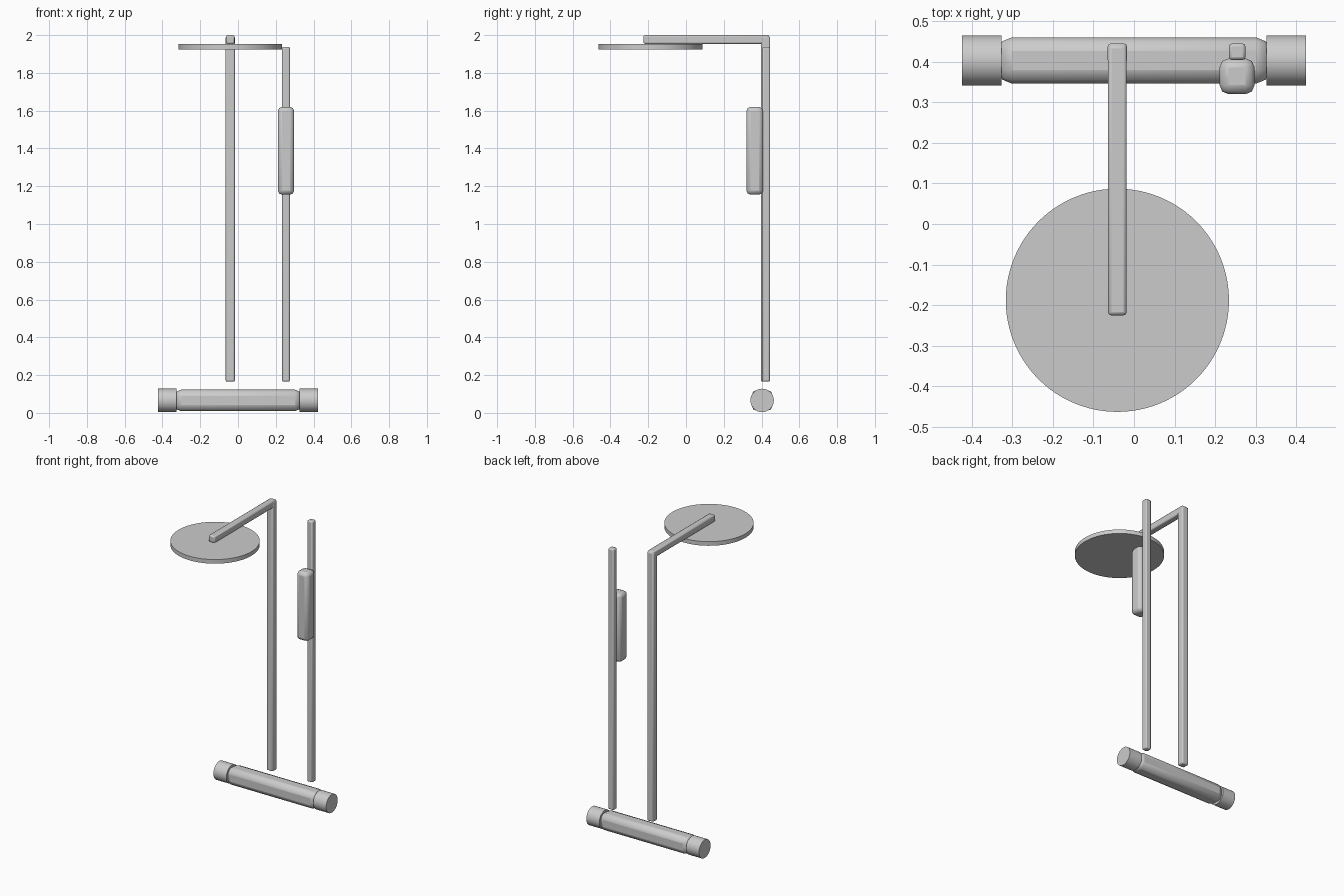
import bpy, math
from mathutils import Vector

old = bpy.data.objects.get("Cube")
if old:
    bpy.data.objects.remove(old, do_unlink=True)

metal = bpy.data.materials.new("brushed grey metal")
metal.use_nodes = True
metal.diffuse_color = (0.6, 0.6, 0.6, 1)
metal.node_tree.nodes["Principled BSDF"].inputs["Base Color"].default_value = (0.6, 0.6, 0.6, 1)


def finish(name, angle):
    ob = bpy.context.object
    ob.name = name
    ob.data.materials.append(metal)
    bpy.ops.object.shade_smooth_by_angle(angle=math.radians(angle))
    return ob


# Box between two opposite corners, with rounded edges
def bar(name, low, high, bevel, segments=2):
    low, high = Vector(low), Vector(high)
    bpy.ops.mesh.primitive_cube_add(size=1, location=(low + high) / 2)
    bpy.context.object.scale = high - low
    bpy.ops.object.transform_apply(location=False, rotation=False, scale=True)
    ob = finish(name, 15)
    mod = ob.modifiers.new("rounded edges", "BEVEL")
    mod.width = bevel
    mod.segments = segments
    return ob


def disc(name, centre, radius, depth, sides, tilt=0):
    bpy.ops.mesh.primitive_cylinder_add(vertices=sides, radius=radius, depth=depth,
                                        location=centre, rotation=(0, tilt, 0))
    return finish(name, 30)


# Tall column and the overhead arm
column_x = -0.041
bar("column", (column_x - 0.024, 0.397, 0.165), (column_x + 0.024, 0.445, 1.995), 0.008)
bar("overhead_arm", (column_x - 0.023, -0.225, 1.954), (column_x + 0.023, 0.441, 2.0), 0.008)

# Round rain head under the arm
disc("rain_head", (column_x, -0.188, 1.939), 0.275, 0.028, 96)

# Slide rail with the hand shower in front of it
bar("slide_rail", (0.234, 0.404, 0.165), (0.275, 0.445, 1.938), 0.008)
bar("hand_shower", (0.211, 0.32, 1.155), (0.297, 0.408, 1.62), 0.022)

# Mixer valve with a knob on each end
valve_y, valve_z = 0.403, 0.066
bar("mixer_body", (-0.335, valve_y - 0.057, valve_z - 0.057),
    (0.335, valve_y + 0.057, valve_z + 0.057), 0.034)
for side, name in ((-1, "right_knob"), (1, "left_knob")):
    disc(name, (side * 0.375, valve_y, valve_z), 0.062, 0.097, 48, math.pi / 2)
